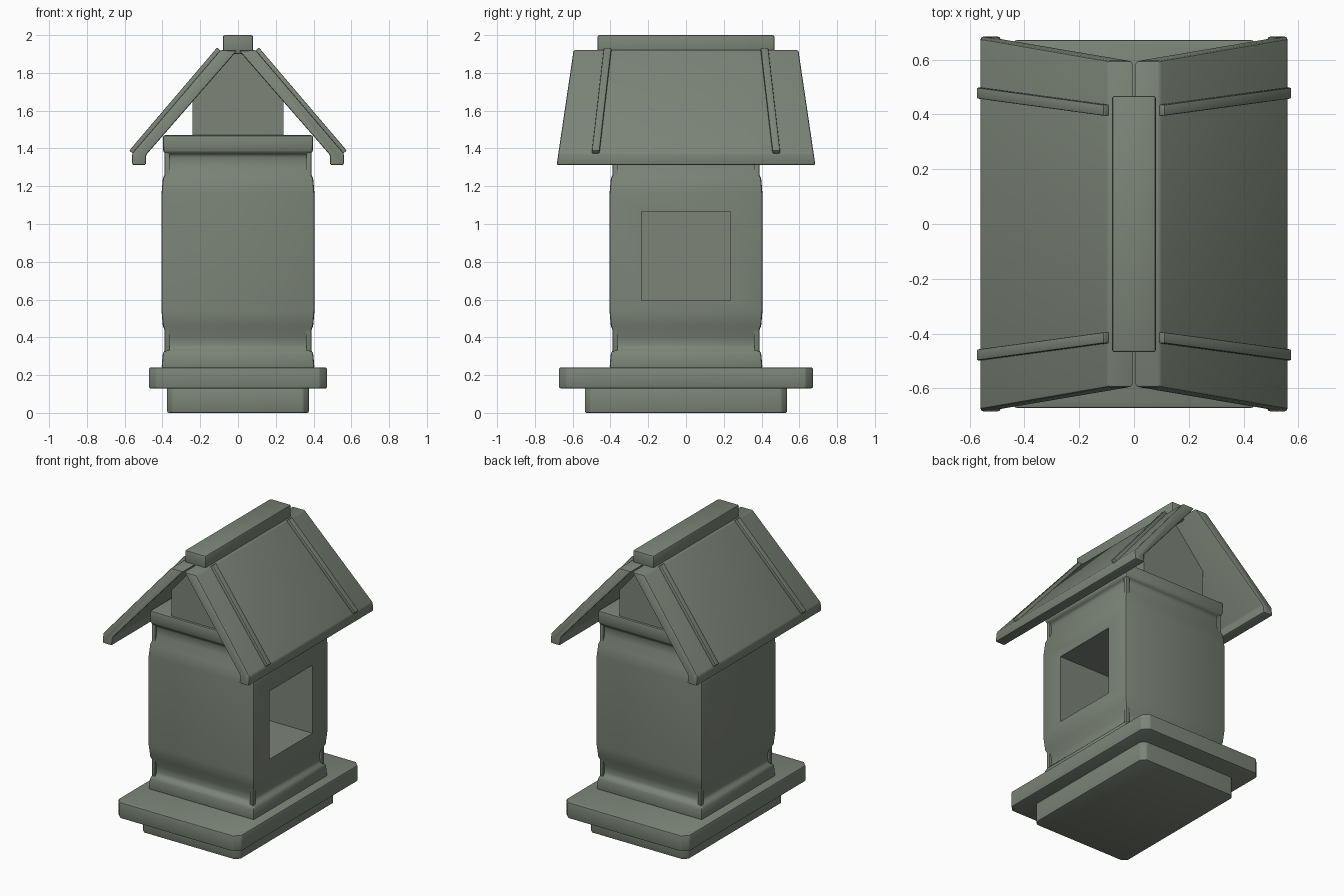
import bpy, bmesh
from mathutils import Vector

cube = bpy.data.objects.get("Cube")
if cube:
    bpy.data.objects.remove(cube, do_unlink=True)

COLOUR = (0.20, 0.23, 0.185, 1)
stone = bpy.data.materials.new("grey_green_stone")
stone.use_nodes = True
stone.diffuse_color = COLOUR
bsdf = stone.node_tree.nodes["Principled BSDF"]
bsdf.inputs["Base Color"].default_value = COLOUR
bsdf.inputs["Roughness"].default_value = 0.8


def loft(name, rings, bevel=0.0, segments=2, angle=0.5, cutter=None):
    """Skin closed rings of equal length, cap the ends, round and smooth."""
    bm = bmesh.new()
    loops = [[bm.verts.new(p) for p in ring] for ring in rings]
    for a, b in zip(loops, loops[1:]):
        for i in range(len(a)):
            j = (i + 1) % len(a)
            bm.faces.new((a[i], a[j], b[j], b[i]))
    bm.faces.new(loops[0][::-1])
    bm.faces.new(loops[-1])
    bmesh.ops.recalc_face_normals(bm, faces=bm.faces)
    mesh = bpy.data.meshes.new(name)
    bm.to_mesh(mesh)
    bm.free()
    mesh.materials.append(stone)
    obj = bpy.data.objects.new(name, mesh)
    bpy.context.collection.objects.link(obj)
    bpy.ops.object.select_all(action='DESELECT')
    obj.select_set(True)
    bpy.context.view_layer.objects.active = obj
    if bevel:
        mod = obj.modifiers.new("Round", 'BEVEL')
        mod.width, mod.segments = bevel, segments
        mod.limit_method, mod.angle_limit = 'ANGLE', angle
        bpy.ops.object.modifier_apply(modifier=mod.name)
    if cutter:
        mod = obj.modifiers.new("Opening", 'BOOLEAN')
        mod.operation, mod.object, mod.solver = 'DIFFERENCE', cutter, 'EXACT'
        bpy.ops.object.modifier_apply(modifier=mod.name)
        bpy.data.objects.remove(cutter, do_unlink=True)
    bpy.ops.object.shade_smooth_by_angle(angle=0.6)
    return obj


def rect(hx, hy, z, cut=0.0, cx=0.0, cy=0.0):
    """Rectangle ring at height z, optionally with cut corners."""
    if not cut:
        pts = [(-hx, -hy), (hx, -hy), (hx, hy), (-hx, hy)]
    else:
        pts = [(-hx + cut, -hy), (hx - cut, -hy), (hx, -hy + cut), (hx, hy - cut),
               (hx - cut, hy), (-hx + cut, hy), (-hx, hy - cut), (-hx, -hy + cut)]
    return [(x + cx, y + cy, z) for x, y in pts]


def slab(name, hx, hy, z0, z1, cut=0.0, bevel=0.01, cx=0.0, cy=0.0):
    return loft(name, [rect(hx, hy, z, cut, cx, cy) for z in (z0, z1)], bevel)


# Stepped base
slab("base_foot", 0.375, 0.535, 0, 0.14, 0.03, 0.008)
slab("base_ledge", 0.472, 0.672, 0.13, 0.24, 0.04, 0.008)

# Body with moulded bands and a deep opening on the left side
opening = slab("opening_cutter", 0.4, 0.235, 0.595, 1.065, bevel=0, cx=0.2)
profile = [(0.405, 0.235), (0.398, 0.32), (0.372, 0.345), (0.372, 0.40),
           (0.398, 0.46), (0.405, 0.54), (0.405, 1.16), (0.398, 1.24),
           (0.372, 1.30), (0.372, 1.365), (0.396, 1.38), (0.398, 1.47)]
loft("body", [rect(h, h, z) for h, z in profile], 0.012, 2, 0.6, opening)

# Corner posts showing in the recessed bands
for sx in (-1, 1):
    for sy in (-1, 1):
        slab("corner_post", 0.013, 0.013, 0.26, 1.45, bevel=0.004,
             cx=sx * 0.375, cy=sy * 0.375)

# Gable block under the roof
gable = [(-0.24, 1.45), (0.24, 1.45), (0.24, 1.67), (0.01, 1.93), (-0.01, 1.93), (-0.24, 1.67)]
loft("gable", [[(x, y, z) for x, z in gable] for y in (-0.385, 0.385)])


# Roof slopes whose ends flare outward toward the eaves
def roof_end(z):
    return 0.595 + (1.92 - z) * 0.148


eave = [(0.003, 1.92), (0.095, 1.92), (0.56, 1.375), (0.56, 1.312), (0.487, 1.312), (0.487, 1.365)]
TOP, LOW = Vector((0.1, 0, 1.925)), Vector((0.565, 0, 1.38))
NORMAL = Vector((0.76, 0, 0.65))
for sx, side in ((1, "left"), (-1, "right")):
    loft(side + "_roof", [[(sx * x, sy * roof_end(z), z) for x, z in eave]
                          for sy in (-1, 1)], 0.009)
    # Slanted battens lying on the slope
    for sy in (-1, 1):
        rings = []
        for point, y in ((TOP, 0.415), (LOW, 0.478)):
            ring = []
            for dy, lift in ((-0.02, -0.02), (0.02, -0.02), (0.02, 0.014), (-0.02, 0.014)):
                p = point + NORMAL * lift
                ring.append((sx * p.x, sy * (y + dy), p.z))
            rings.append(ring)
        loft(side + "_roof_batten", rings, 0.005)

# Ridge cap
slab("ridge_cap", 0.08, 0.468, 1.90, 2.0, bevel=0.01)
